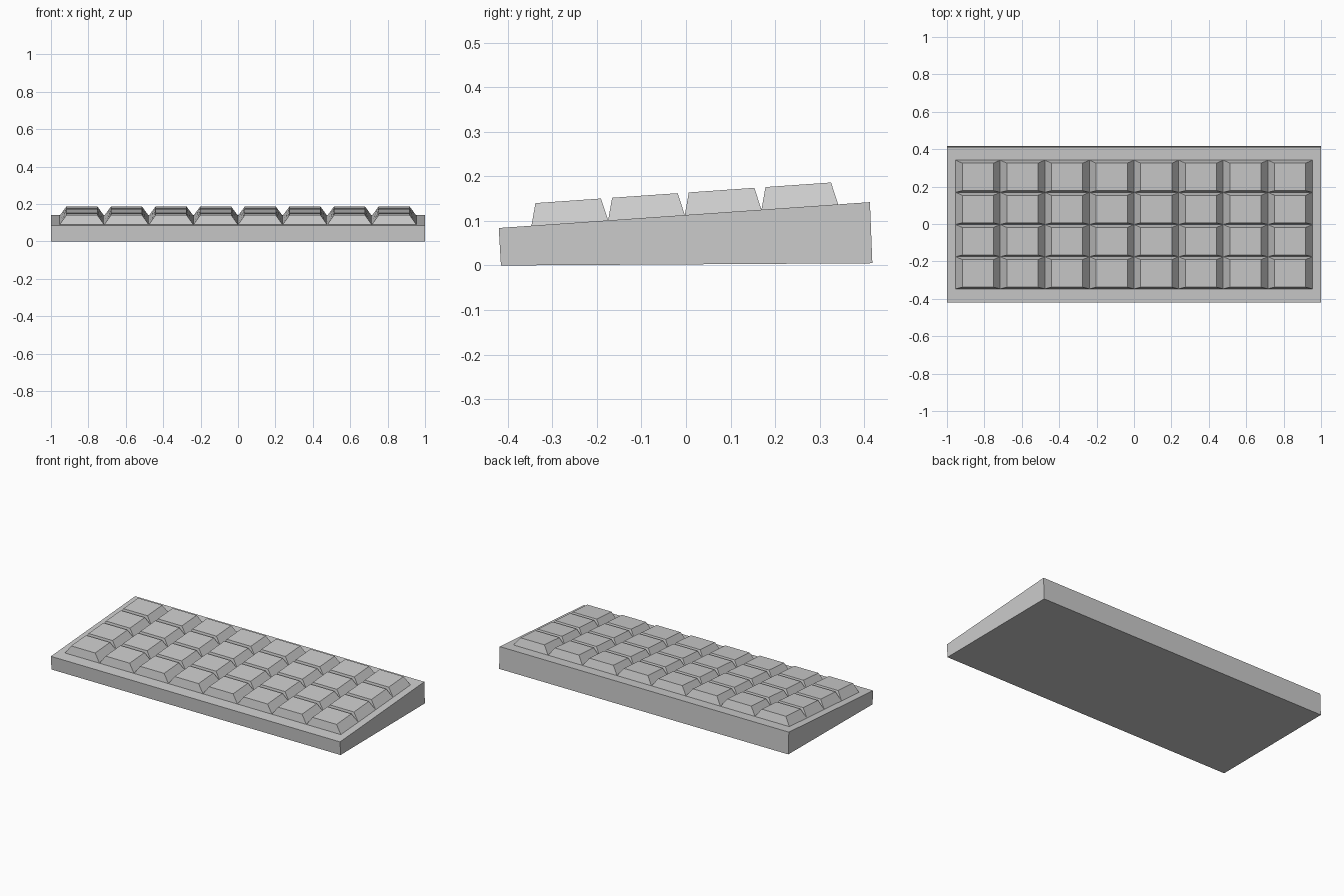
import bpy, bmesh
from mathutils import Vector

if "Cube" in bpy.data.objects:
    bpy.data.objects.remove(bpy.data.objects["Cube"])

# Side profile of the wedge-shaped case (y, z)
FRONT_TOP, BACK_TOP = (-0.42, 0.084), (0.4125, 0.142)
PROFILE = [(-0.415, 0.0), (0.418, 0.005), BACK_TOP, FRONT_TOP]

# Sloped deck frame: along = up the slope, normal = out of the deck
deck = Vector((0, *FRONT_TOP))
along = (Vector((0, *BACK_TOP)) - deck).normalized()
normal = Vector((1, 0, 0)).cross(along)


def loft(name, ring_a, ring_b):
    """Closed solid between two matching four-point rings."""
    bm = bmesh.new()
    a = [bm.verts.new(p) for p in ring_a]
    b = [bm.verts.new(p) for p in ring_b]
    bm.faces.new(a)
    bm.faces.new(b)
    for i in range(4):
        j = (i + 1) % 4
        bm.faces.new((a[i], a[j], b[j], b[i]))
    bmesh.ops.recalc_face_normals(bm, faces=bm.faces)
    mesh = bpy.data.meshes.new(name)
    bm.to_mesh(mesh)
    bm.free()
    obj = bpy.data.objects.new(name, mesh)
    bpy.context.collection.objects.link(obj)
    return obj


def deck_rect(u, v, half_u, half_v, height):
    """Rectangle lying parallel to the deck; v is measured up the slope."""
    return [deck + Vector((u + su * half_u, 0, 0))
            + along * (v + sv * half_v) + normal * height
            for su, sv in ((-1, -1), (1, -1), (1, 1), (-1, 1))]


# Case
loft("keyboard_case",
     [(-1, y, z) for y, z in PROFILE],
     [(1, y, z) for y, z in PROFILE])

# Tapered keycaps, 8 columns by 4 rows
COLS, ROWS = 8, 4
PITCH_U, PITCH_V = 0.2385, 0.1724
START_V = 0.0735
HEIGHT, INSET_U, INSET_V = 0.05, 0.036, 0.0125

first = loft("keycap",
             deck_rect(0, 0, PITCH_U / 2, PITCH_V / 2, 0),
             deck_rect(0, 0, PITCH_U / 2 - INSET_U, PITCH_V / 2 - INSET_V, HEIGHT))
for row in range(ROWS):
    for col in range(COLS):
        key = bpy.data.objects.new(f"keycap_row{row + 1}_col{col + 1}", first.data)
        key.location = (Vector(((col - (COLS - 1) / 2) * PITCH_U, 0, 0))
                        + along * (START_V + (row + 0.5) * PITCH_V))
        bpy.context.collection.objects.link(key)
bpy.data.objects.remove(first)
